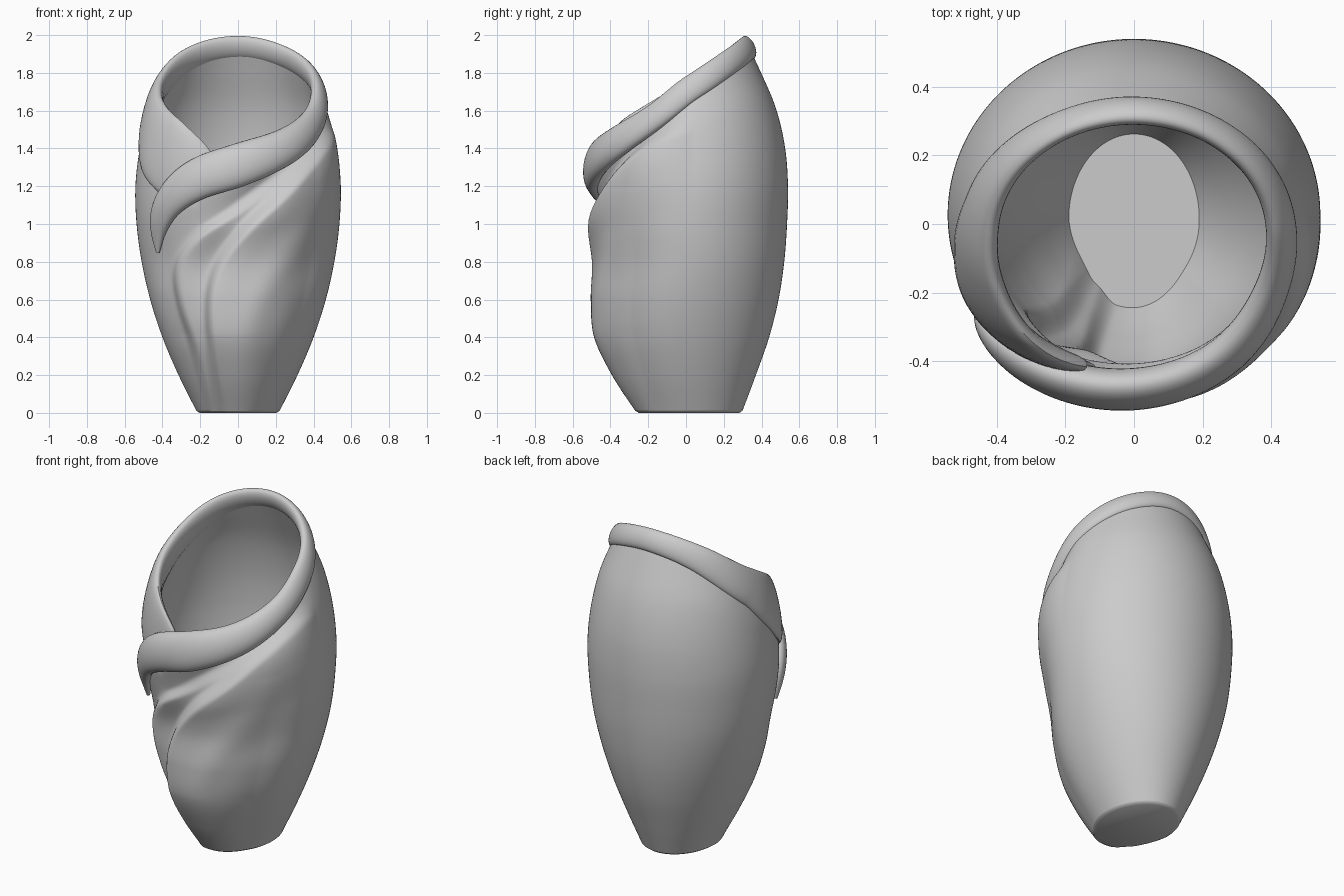
import bpy, bmesh, math
from mathutils import Vector

if "Cube" in bpy.data.objects:
    bpy.data.objects.remove(bpy.data.objects["Cube"])

# Body sections: z, half width, back y, front y
SECTIONS = [
    (0, .215, .295, -.25), (.2, .315, .37, -.37), (.4, .40, .44, -.46),
    (.6, .465, .49, -.485), (.8, .51, .52, -.475), (1.0, .537, .535, -.49),
    (1.2, .543, .54, -.485), (1.4, .52, .525, -.46), (1.6, .475, .48, -.41),
    (1.8, .41, .40, -.35), (2.0, .34, .31, -.29)]

# Rolled edge: angle, z, half height, half thickness, outward shift
ROLL = [
    (-145, .85, .01, .01, .0), (-142, .98, .06, .035, .0), (-131, 1.12, .09, .05, .008),
    (-113, 1.235, .11, .058, .012), (-90, 1.31, .115, .06, .008), (-60, 1.415, .095, .055, -.002),
    (-30, 1.56, .075, .046, -.02), (0, 1.725, .07, .038, -.014), (45, 1.88, .065, .034, -.014),
    (90, 1.938, .065, .034, -.008), (135, 1.87, .075, .034, -.012), (180, 1.66, .11, .042, -.016),
    (200, 1.53, .15, .045, -.012), (222, 1.38, .19, .042, -.012), (246, 1.24, .15, .03, -.04),
    (256, 1.22, .03, .01, -.05)]

# Fold lines on the front: z, x
FOLD_LOW = [(0, -.13), (.3, -.18), (.6, -.20), (.8, -.15), (1.0, 0), (1.2, .20), (1.35, .33), (1.5, .44)]
FOLD_HIGH = [(0, -.22), (.3, -.29), (.6, -.37), (.8, -.37), (.95, -.27), (1.1, -.05), (1.25, .17), (1.4, .35), (1.55, .46)]
FOLD_SIDE = [(0, .03), (.3, .05), (.5, .07), (.7, .16), (.85, .28), (1.0, .38), (1.2, .48)]


def interp(table, k):
    """Smooth interpolation of table rows by their first column."""
    k = min(max(k, table[0][0]), table[-1][0])
    i = 0
    while i < len(table) - 2 and k > table[i + 1][0]:
        i += 1
    p0, p1 = table[max(i - 1, 0)], table[i]
    p2, p3 = table[i + 1], table[min(i + 2, len(table) - 1)]
    h = p2[0] - p1[0]
    t = (k - p1[0]) / h
    out = []
    for j in range(1, len(p1)):
        m1 = (p2[j] - p0[j]) / (p2[0] - p0[0]) * h
        m2 = (p3[j] - p1[j]) / (p3[0] - p1[0]) * h
        out.append((2*t**3 - 3*t*t + 1)*p1[j] + (t**3 - 2*t*t + t)*m1
                   + (3*t*t - 2*t**3)*p2[j] + (t**3 - t*t)*m2)
    return out


def base(deg, z, off=0.0):
    a, yb, yf = interp(SECTIONS, z)
    th = math.radians(deg)
    return Vector(((a + off) * math.cos(th),
                   (yb + yf) / 2 + ((yb - yf) / 2 + off) * math.sin(th), z))


def normal(deg, z):
    du = base(deg + 1, z) - base(deg - 1, z)
    dv = base(deg, z + .02) - base(deg, z - .02)
    return du.cross(dv).normalized()


def distance(table, x, z):
    slope = (interp(table, z + .06)[0] - interp(table, z - .06)[0]) / .12
    return (x - interp(table, z)[0]) / math.sqrt(1 + slope * slope)


def fold(deg, z):
    """Outward offset of the draped folds on the front."""
    s = -math.sin(math.radians(deg))
    if s <= 0:
        return 0.0
    x = base(deg, z).x
    fade = min(1, s * 1.6) * min(1, .25 + z * 1.8)
    f = 0.0
    # each fold: groove on its left, steep step, rounded ridge on its right
    for table, amp, ridge in ((FOLD_LOW, .055, .4), (FOLD_HIGH, .03, .9)):
        d = distance(table, x, z)
        if d < 0:
            f -= amp * math.exp(-(d / .11) ** 2)
        else:
            step = min(1, d / .08)
            step = step * step * (3 - 2 * step)
            f += amp * (-1 + (1 + ridge) * step) * math.exp(-(max(0, d - .08) / .16) ** 2)
    f += .014 * math.exp(-(distance(FOLD_SIDE, x, z) / .09) ** 2)
    # flattened right front flank
    f -= .022 * math.exp(-((deg + 38) / 22) ** 2)
    return f * fade


def make(name, rings, cap_ends):
    bm = bmesh.new()
    vs = [[bm.verts.new(p) for p in r] for r in rings]
    n = len(vs[0])
    for a, b in zip(vs, vs[1:]):
        for i in range(n):
            bm.faces.new((a[i], a[(i + 1) % n], b[(i + 1) % n], b[i]))
    if cap_ends:
        bm.faces.new(vs[0])
        bm.faces.new(vs[-1])
    bmesh.ops.recalc_face_normals(bm, faces=bm.faces)
    me = bpy.data.meshes.new(name)
    bm.to_mesh(me)
    bm.free()
    ob = bpy.data.objects.new(name, me)
    bpy.context.collection.objects.link(ob)
    bpy.context.view_layer.objects.active = ob
    ob.select_set(True)
    bpy.ops.object.shade_smooth_by_angle(angle=math.radians(50))
    ob.select_set(False)
    return ob


# Vase body: outer wall up to the slanted edge, then inner wall down to the floor
N, M = 200, 120
angles = [-113 + 360 * i / N for i in range(N)]
tops = [interp(ROLL, d) for d in angles]
outer, inner = [], []
for j in range(M + 1):
    t = j / M
    ring_o, ring_i = [], []
    for d, top in zip(angles, tops):
        lift = max(0, (t - .86) / .14)
        shift = .6 * top[3] * lift * lift * (3 - 2 * lift)
        z = top[0] * t
        edge = -.012 if j == 0 else 0
        ring_o.append(base(d, z, edge + shift + fold(d, z) * (1 - t ** 12)))
        zi = .06 + (top[0] - .06) * t
        wall = .055 - .025 * t ** 4
        ring_i.append(base(d, zi, shift - wall + .8 * fold(d, zi) * (1 - t ** 12)))
    outer.append(ring_o)
    inner.append(ring_i)
    if j == 0:
        outer.append([base(d, .012, fold(d, .012)) for d in angles])
make("vase_body", outer + inner[::-1], True)

# Rolled lip: starts on the front left, circles the opening, tucks under itself
K, S = 240, 28


def centre(d):
    z, h, w, off = interp(ROLL, d)
    return base(d, z) + normal(d, z) * off


rings = []
for i in range(K + 1):
    d = ROLL[0][0] + (ROLL[-1][0] - ROLL[0][0]) * i / K
    z, h, w, off = interp(ROLL, d)
    tan = (centre(d + .8) - centre(d - .8)).normalized()
    up = normal(d, z).cross(tan).normalized()
    out = tan.cross(up).normalized()
    c = centre(d)
    rings.append([c + up * max(h, .005) * math.sin(2 * math.pi * k / S)
                  + out * max(w, .005) * math.cos(2 * math.pi * k / S) for k in range(S)])
make("rolled_lip", rings, True)
